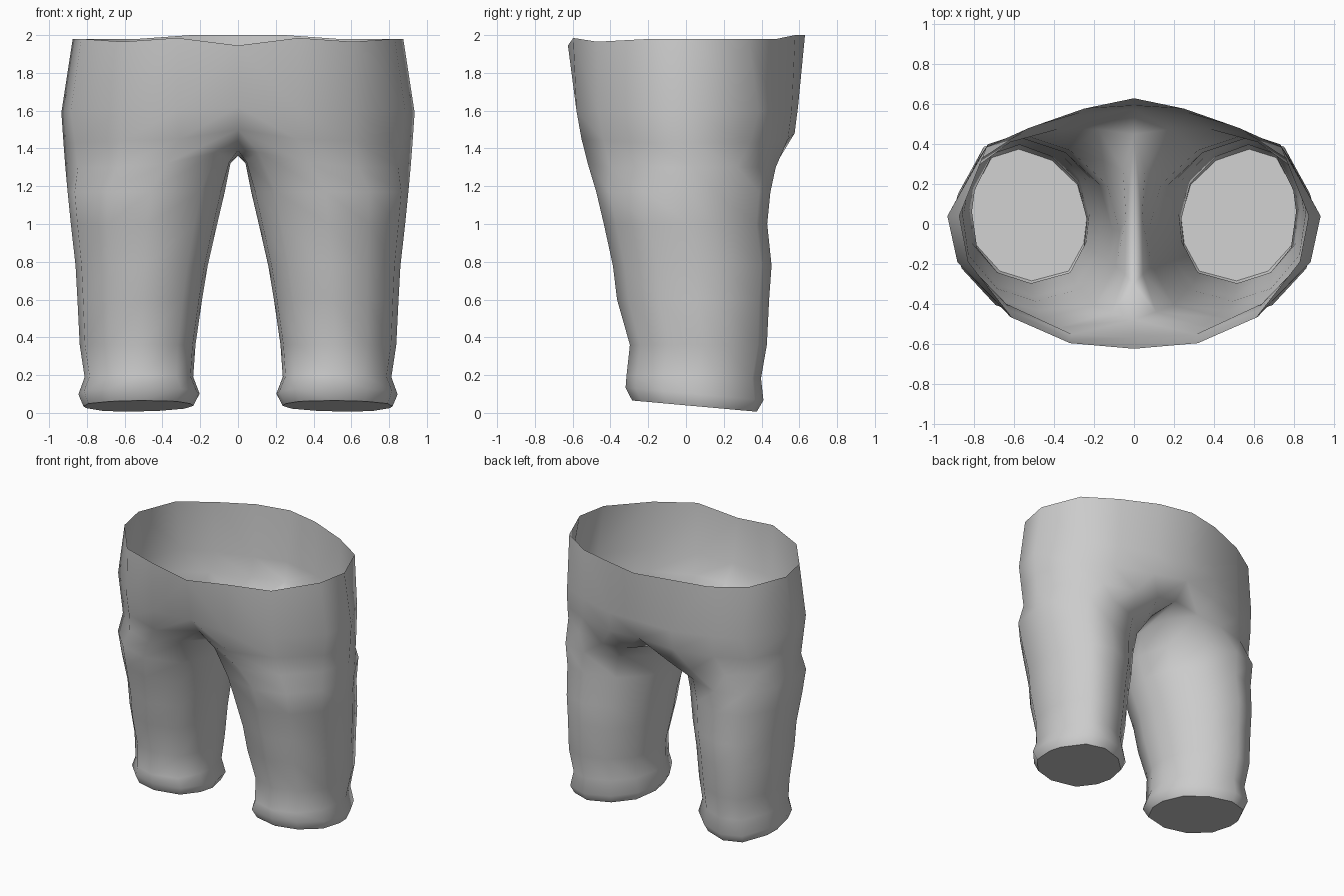
import bpy, bmesh

cube = bpy.data.objects.get("Cube")
if cube:
    bpy.data.objects.remove(cube, do_unlink=True)

mat = bpy.data.materials.new("plain grey")
mat.use_nodes = True
grey = (0.6, 0.6, 0.6, 1)
mat.diffuse_color = grey
mat.node_tree.nodes["Principled BSDF"].inputs["Base Color"].default_value = grey

# Left half of the waist and hips, from front centre round the side to back centre
waist = [(0, -.625, 1.945), (.32, -.597, 1.985), (.61, -.47, 1.965), (.83, -.19, 1.98),
         (.875, .04, 1.98), (.76, .33, 1.98), (.53, .48, 1.98), (.25, .578, 2), (0, .63, 2)]
hips = [(0, -.57, 1.62), (.32, -.58, 1.6), (.62, -.465, 1.6), (.885, -.19, 1.6),
        (.935, .04, 1.59), (.74, .385, 1.6), (.54, .475, 1.6), (.26, .56, 1.6), (0, .593, 1.62)]
# Seat ring, closed by three points along the crotch seam
seat = [(0, -.48, 1.5), (.31, -.553, 1.45), (.62, -.435, 1.44), (.862, -.19, 1.43),
        (.924, .04, 1.43), (.77, .34, 1.43), (.56, .455, 1.44), (.27, .54, 1.45), (0, .575, 1.48),
        (0, .45, 1.37), (0, .06, 1.36), (0, -.30, 1.39)]
thigh = [(.11, -.44, 1.38), (.38, -.52, 1.32), (.64, -.40, 1.3), (.848, -.185, 1.3),
         (.914, .04, 1.3), (.81, .27, 1.3), (.62, .41, 1.3), (.38, .475, 1.3), (.18, .475, 1.315),
         (.055, .27, 1.32), (.04, .03, 1.32), (.045, -.25, 1.33)]

# Unit leg cross-section, same order as the rings above
section = [(-.69, -.85), (-.05, -1), (.5, -.85), (.91, -.45), (1, .06), (.95, .36),
           (.64, .87), (.17, 1), (-.4, .83), (-.84, .46), (-1, -.05), (-.95, -.43)]
# Leg levels: height, inner x, outer x, front y, back y, tilt
legs = [(1.17, .07, .902, -.475, .447, 0),
        (1.0, .11, .885, -.435, .43, 0),
        (.78, .16, .86, -.387, .453, 0),
        (.60, .19, .85, -.365, .44, 0),
        (.36, .225, .838, -.297, .428, 0),
        (.19, .237, .812, -.315, .397, .02),
        (.10, .203, .845, -.32, .41, .09),
        (.036, .237, .818, -.285, .375, .09)]


def leg_ring(z, x0, x1, y0, y1, tilt):
    cx, cy, rx, ry = (x0 + x1) / 2, (y0 + y1) / 2, (x1 - x0) / 2, (y1 - y0) / 2
    return [(cx + rx * u, cy + ry * v, z - tilt * ry * v) for u, v in section]


bm = bmesh.new()
rings = [[bm.verts.new(p) for p in ring]
         for ring in [waist, hips, seat, thigh] + [leg_ring(*l) for l in legs]]

# Hip bands are open at the centre line, leg bands go all the way round
for k, (a, b) in enumerate(zip(rings, rings[1:])):
    n = 8 if k < 2 else 12
    for i in range(n):
        j = (i + 1) % len(a)
        bm.faces.new((a[i], b[i], b[j], a[j]))

# Closed leg end with a crisp rim
cap = bm.faces.new(rings[-1])
bmesh.ops.recalc_face_normals(bm, faces=bm.faces)
for f in bm.faces:
    f.smooth = True
for e in cap.edges:
    e.smooth = False

# Orient outward: the cap must face down
bm.normal_update()
if cap.normal.z > 0:
    bmesh.ops.reverse_faces(bm, faces=bm.faces)

mesh = bpy.data.meshes.new("trousers")
bm.to_mesh(mesh)
bm.free()
mesh.materials.append(mat)
trousers = bpy.data.objects.new("trousers", mesh)
bpy.context.collection.objects.link(trousers)

# Right half
mirror = trousers.modifiers.new("mirror", 'MIRROR')
mirror.use_clip = True
mirror.merge_threshold = 0.001
